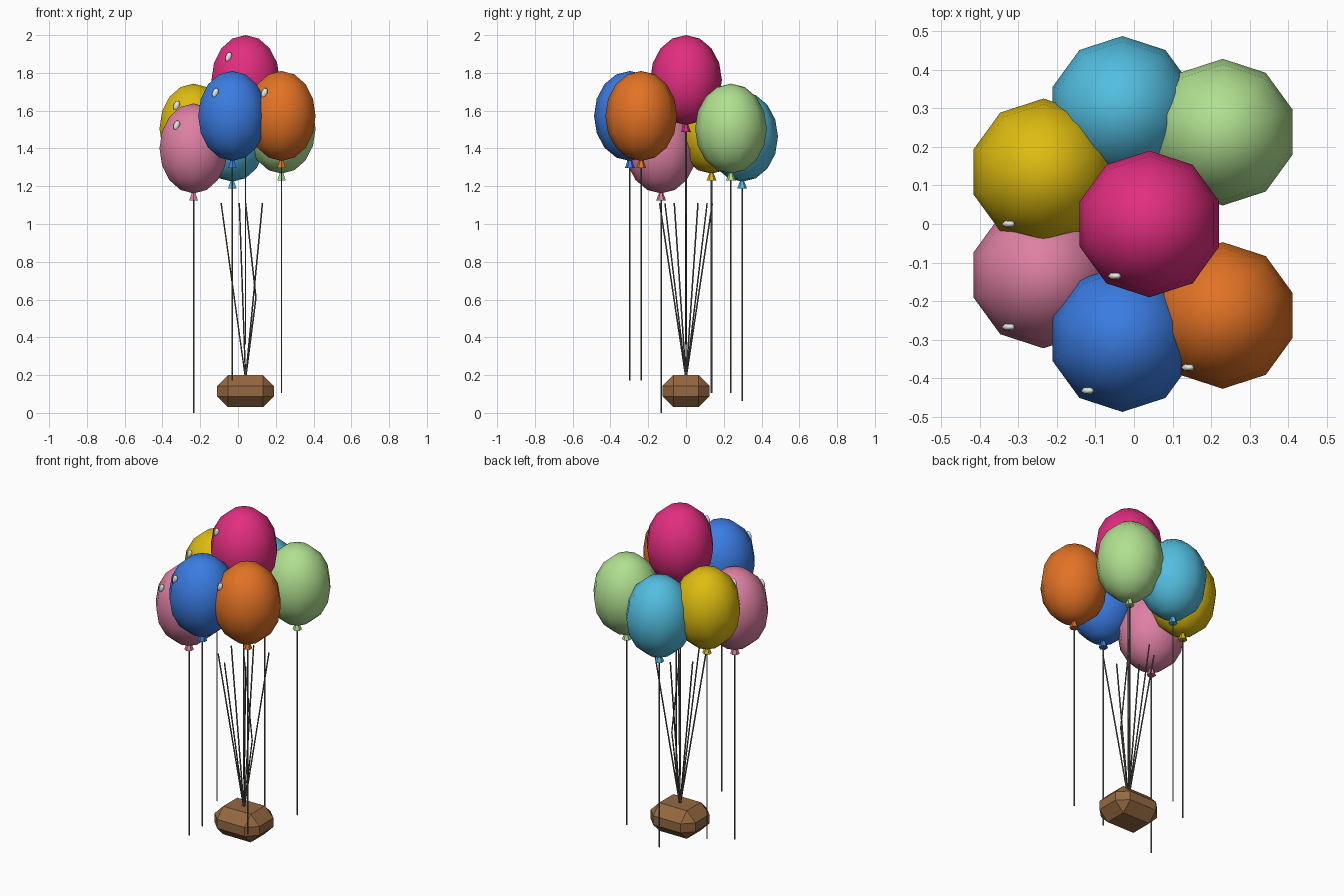
import bpy, bmesh, math
from mathutils import Vector, Matrix

if "Cube" in bpy.data.objects:
    bpy.data.objects.remove(bpy.data.objects["Cube"])


def material(name, rgb):
    m = bpy.data.materials.new(name)
    lin = [((c / 255 + 0.055) / 1.055) ** 2.4 for c in rgb]
    m.diffuse_color = (*lin, 1)
    m.use_nodes = True
    m.node_tree.nodes["Principled BSDF"].inputs["Base Color"].default_value = m.diffuse_color
    return m


def finish(bm, name, mat, smooth=False):
    bmesh.ops.recalc_face_normals(bm, faces=bm.faces)
    me = bpy.data.meshes.new(name)
    for f in bm.faces:
        f.smooth = smooth
    bm.to_mesh(me)
    bm.free()
    me.materials.append(mat)
    ob = bpy.data.objects.new(name, me)
    bpy.context.collection.objects.link(ob)
    return ob


def ellipsoid(name, mat, centre, radii, segments, rings, spin=0, tilt=0):
    bm = bmesh.new()
    mtx = (Matrix.Translation(centre) @ Matrix.Rotation(tilt, 4, 'Y')
           @ Matrix.Diagonal((*radii, 1)) @ Matrix.Rotation(spin, 4, 'Z'))
    # half profile from pole to pole, revolved
    top, bottom = bm.verts.new((0, 0, 1)), bm.verts.new((0, 0, -1))
    loops = []
    for i in range(1, rings):
        a = math.pi * i / rings
        loops.append([bm.verts.new((math.sin(a) * math.cos(2 * math.pi * j / segments),
                                    math.sin(a) * math.sin(2 * math.pi * j / segments),
                                    math.cos(a))) for j in range(segments)])
    for j in range(segments):
        k = (j + 1) % segments
        bm.faces.new((top, loops[0][j], loops[0][k]))
        bm.faces.new((bottom, loops[-1][k], loops[-1][j]))
        for a, b in zip(loops, loops[1:]):
            bm.faces.new((a[j], b[j], b[k], a[k]))
    bm.transform(mtx)
    return finish(bm, name, mat, True)


def rod(name, mat, points, radius, tip=None, sides=6):
    # straight tapered pieces joined end to end
    bm = bmesh.new()
    for a, b in zip(points, points[1:]):
        a, b = Vector(a), Vector(b)
        d = b - a
        mtx = Matrix.Translation((a + b) / 2) @ d.to_track_quat('Z', 'Y').to_matrix().to_4x4()
        bmesh.ops.create_cone(bm, cap_ends=True, segments=sides, radius1=radius,
                              radius2=radius if tip is None else tip,
                              depth=d.length, matrix=mtx)
    return finish(bm, name, mat)


string_mat = material("string_grey", (105, 100, 94))
shine_mat = material("shine_white", (232, 232, 228))
wood_mat = material("basket_brown", (148, 104, 64))

# colour name, rgb, balloon centre
balloons = [
    ("magenta", (226, 46, 128), (0.04, 0.0, 1.762)),
    ("blue", (58, 124, 226), (-0.03, -0.297, 1.572)),
    ("orange", (226, 114, 36), (0.23, -0.237, 1.572)),
    ("yellow", (222, 188, 16), (-0.235, 0.135, 1.505)),
    ("pink", (222, 128, 163), (-0.235, -0.132, 1.40)),
    ("sky_blue", (82, 190, 224), (-0.03, 0.297, 1.462)),
    ("light_green", (176, 224, 144), (0.23, 0.238, 1.505)),
]
anchor = Vector((0.04, 0, 0.18))

for name, rgb, c in balloons:
    mat = material(name, rgb)
    c = Vector(c)
    x, y, z = c
    # balloon body
    ellipsoid(name + "_balloon", mat, c, (0.19, 0.19, 0.238), 10, 8, math.pi / 2)
    # tied knot flaring downwards
    rod(name + "_knot", mat, [(x, y, z - 0.275), (x, y, z - 0.222)], 0.026, 0.006)
    # shine spot
    ellipsoid(name + "_shine", shine_mat, c + Vector((-0.09, -0.135, 0.122)),
              (0.016, 0.010, 0.027), 6, 6, 0, math.radians(20))
    # hanging string
    rod(name + "_hanging_string", string_mat,
        [(x, y, z - 0.26), (x, y, z - 1.40)], 0.004)
    # tether fanning out from the basket
    end = Vector((0.04 + (x - 0.04) * 0.47, y * 0.47, 1.11))
    path = [anchor, end]
    if name == "magenta":
        path.insert(1, Vector((0.095, 0, 0.61)))
    rod(name + "_tether", string_mat, path, 0.004)

# chamfered basket
bm = bmesh.new()
bmesh.ops.create_cube(bm, size=1, matrix=Matrix.Translation((0.04, 0, 0.115))
                      @ Matrix.Diagonal((0.30, 0.25, 0.17, 1)))
bmesh.ops.bevel(bm, geom=bm.edges[:], offset=0.058, offset_type='OFFSET',
                segments=1, affect='EDGES', profile=0.5)
finish(bm, "basket", wood_mat)
